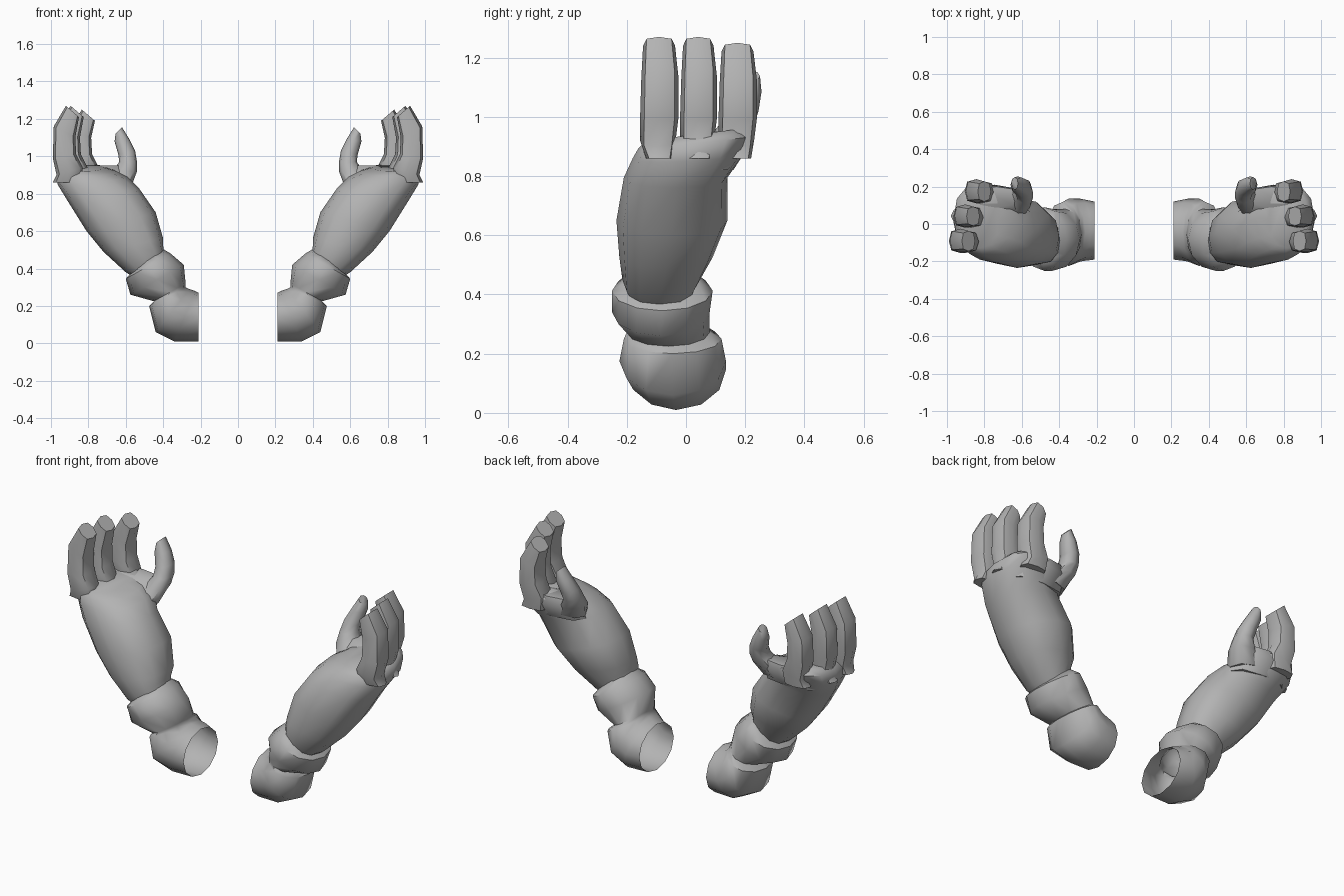
import bpy, bmesh, math

skin = bpy.data.materials.new("plain grey")
skin.diffuse_color = (0.45, 0.45, 0.45, 1)


def loft(name, rings, sides=12, square=1.0, start=True, end=True):
    """Skin rings (inner x, z, outer x, z, y min, y max, z lean along y), mirrored to both arms."""
    bm = bmesh.new()
    loops = []
    for xi, zi, xo, zo, y0, y1, lean in rings:
        loop = []
        for i in range(sides):
            a = 2 * math.pi * i / sides
            c, s = math.cos(a), math.sin(a)
            c = math.copysign(abs(c) ** square, c) if abs(c) > 1e-6 else 0
            s = math.copysign(abs(s) ** square, s) if abs(s) > 1e-6 else 0
            y = (y0 + y1) / 2 + s * (y1 - y0) / 2
            x = (xi + xo) / 2 + c * (xo - xi) / 2
            z = (zi + zo) / 2 + c * (zo - zi) / 2 + lean * s
            loop.append(bm.verts.new((x, y, z)))
        loops.append(loop)
    for a, b in zip(loops, loops[1:]):
        for i in range(sides):
            j = (i + 1) % sides
            bm.faces.new((a[i], a[j], b[j], b[i]))
    if start:
        bm.faces.new(loops[0][::-1])
    if end:
        bm.faces.new(loops[-1])
    bmesh.ops.recalc_face_normals(bm, faces=bm.faces)
    mesh = bpy.data.meshes.new(name)
    bm.to_mesh(mesh)
    bm.free()
    mesh.materials.append(skin)
    ob = bpy.data.objects.new(name, mesh)
    bpy.context.collection.objects.link(ob)
    ob.modifiers.new("both_sides", 'MIRROR').use_mirror_merge = False
    bpy.ops.object.select_all(action='DESELECT')
    ob.select_set(True)
    bpy.context.view_layer.objects.active = ob
    bpy.ops.object.shade_smooth_by_angle(angle=math.radians(55))
    return ob


# Upper arm: open at the shoulder, two soft bulges
loft("upper_arm", [
    (0.21, 0.27, 0.21, 0.01, -0.19, 0.12, 0),
    (0.23, 0.28, 0.34, 0.01, -0.20, 0.135, 0),
    (0.26, 0.29, 0.44, 0.06, -0.225, 0.135, 0),
    (0.28, 0.30, 0.475, 0.20, -0.21, 0.12, 0),
    (0.28, 0.32, 0.45, 0.225, -0.20, 0.08, 0),
    (0.29, 0.42, 0.575, 0.26, -0.25, 0.08, 0),
    (0.36, 0.48, 0.60, 0.345, -0.25, 0.09, 0),
    (0.41, 0.51, 0.57, 0.38, -0.20, 0.04, 0),
], start=False)

# Forearm and palm
loft("forearm", [
    (0.39, 0.46, 0.54, 0.34, -0.19, 0.02, 0),
    (0.40, 0.52, 0.60, 0.38, -0.215, 0.04, 0),
    (0.40, 0.56, 0.72, 0.49, -0.225, 0.09, 0),
    (0.44, 0.70, 0.81, 0.60, -0.235, 0.14, 0),
    (0.53, 0.83, 0.91, 0.76, -0.21, 0.14, 0),
    (0.59, 0.89, 0.965, 0.85, -0.18, 0.20, 0.01),
    (0.65, 0.92, 0.965, 0.91, -0.16, 0.22, 0.02),
    (0.72, 0.94, 0.93, 0.94, -0.13, 0.19, 0.02),
], square=0.85)

# Three curled fingers, each with a knuckle corner at the back of the hand
for name, shift, y0, y1, drop, knuckle in (
        ("outer_finger", 0.0, -0.155, -0.025, 0.0, 0.99),
        ("middle_finger", 0.025, -0.02, 0.105, 0.0, 1.005),
        ("inner_finger", 0.085, 0.11, 0.24, 0.02, 0.99)):
    ym = (y0 + y1) / 2
    loft(name, [
        (0.84 - shift, 0.86, knuckle - shift, 0.86, ym - 0.045, ym + 0.045, 0),
        (0.83 - shift, 0.94, 0.97 - shift, 0.90, y0, y1 - 0.01, 0),
        (0.865 - shift, 1.01, 0.99 - shift, 0.99, y0, y1, 0),
        (0.87 - shift, 1.10, 0.985 - shift, 1.16 - drop, y0 + 0.004, y1, 0),
        (0.85 - shift, 1.21 - drop, 0.92 - shift, 1.27 - drop, y0 + 0.01, y1 - 0.012, 0),
    ], sides=8, square=0.7)

# Thumb, curving up opposite the fingers
loft("thumb", [
    (0.57, 0.84, 0.76, 0.86, 0.02, 0.17, 0),
    (0.54, 0.92, 0.67, 0.92, 0.07, 0.21, 0),
    (0.54, 0.97, 0.635, 0.97, 0.11, 0.23, 0),
    (0.55, 1.03, 0.64, 1.01, 0.14, 0.245, 0),
    (0.58, 1.09, 0.66, 1.08, 0.165, 0.255, 0),
    (0.62, 1.155, 0.655, 1.12, 0.185, 0.25, 0),
], sides=8, square=0.85)

# Web of skin between thumb and fingers
loft("thumb_web", [
    (0.57, 0.82, 0.92, 0.82, 0.0, 0.16, 0),
    (0.59, 0.90, 0.90, 0.90, 0.04, 0.21, 0),
    (0.62, 0.95, 0.85, 0.95, 0.09, 0.20, 0),
], sides=8, square=0.8)
